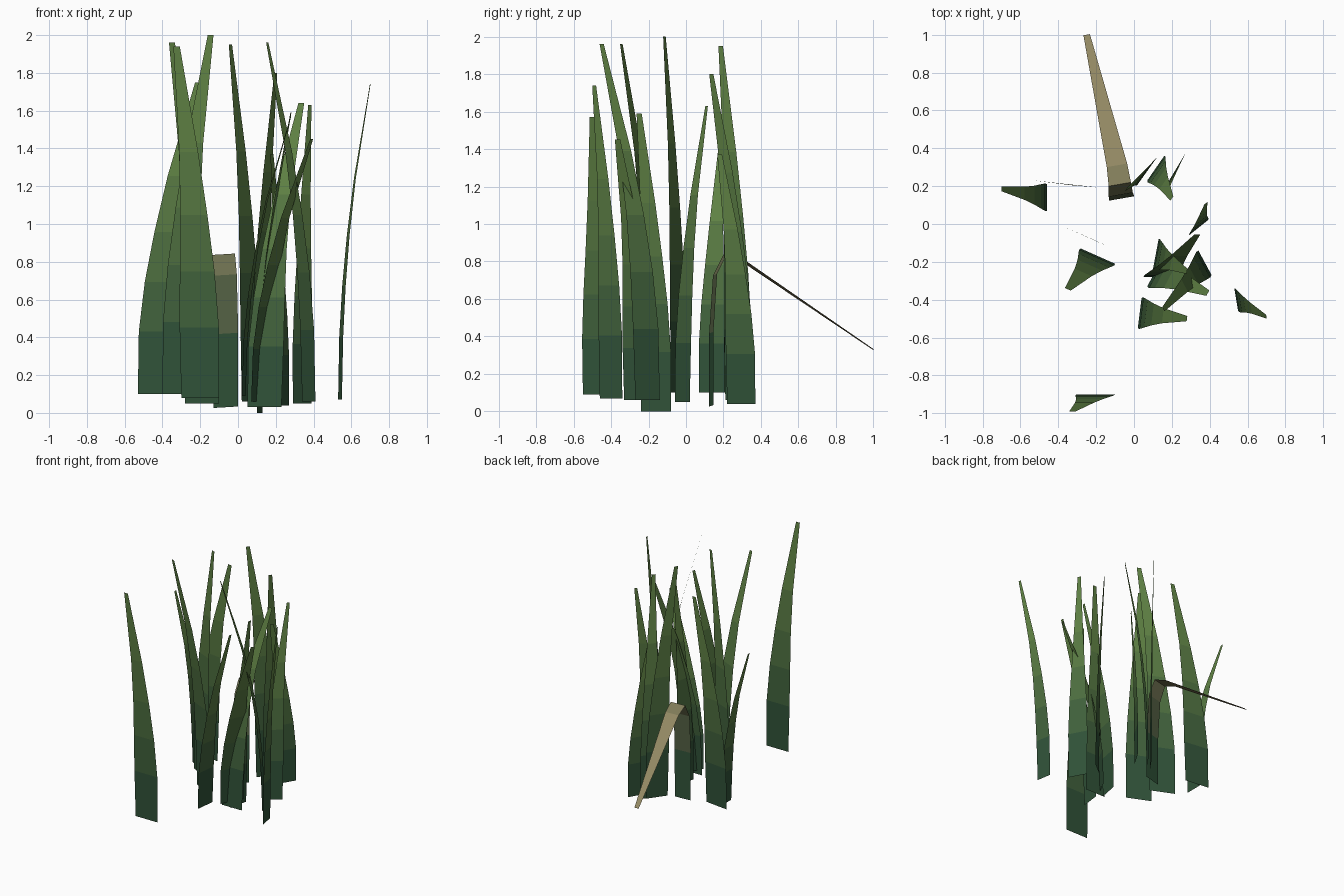
import bpy
from mathutils import Vector

STEPS = [0, 0.2, 0.36, 0.52, 0.7, 1]            # height of each ring along a blade
WIDTHS = [1, 1.04, 0.92, 0.72, 0.5, 0.17]       # blade width at each ring


def gradient(name, low, high):
    mats = []
    for i in range(5):
        m = bpy.data.materials.new(f"{name}_{i}")
        t = i / 4
        m.diffuse_color = [a + (b - a) * t for a, b in zip(low, high)] + [1]
        mats.append(m)
    return mats


green = gradient("green", (0.03, 0.085, 0.04), (0.12, 0.23, 0.06))
dry = gradient("dry", (0.03, 0.085, 0.04), (0.28, 0.24, 0.12))


def strip(name, path, side, widths, mats):
    verts = []
    for p, w in zip(path, widths):
        verts += [p - side * w / 2, p + side * w / 2]
    faces = [(2*i, 2*i + 1, 2*i + 3, 2*i + 2) for i in range(len(path) - 1)]
    me = bpy.data.meshes.new(name)
    me.from_pydata(verts, [], faces)
    for m in mats:
        me.materials.append(m)
    for i, f in enumerate(me.polygons):
        f.material_index = min(i, 4)
    ob = bpy.data.objects.new(name, me)
    bpy.context.collection.objects.link(ob)


def blade(name, a, b, z, tip):
    a, b, tip = Vector((*a, z)), Vector((*b, z)), Vector(tip)
    base = (a + b) / 2
    lean = tip - base
    path = [base + Vector((lean.x * t**2, lean.y * t**2, lean.z * t)) for t in STEPS]
    strip(name, path, b - a, WIDTHS, green)


# Upright blades: base edge ends, base height, tip
BLADES = [
    ((-0.46, 0.07), (-0.46, 0.21), 0.10, (-0.70, 0.185, 1.41)),
    ((-0.53, 0.23), (-0.33, 0.205), 0.10, (-0.21, 0.195, 1.75)),
    ((0.53, -0.34), (0.55, -0.46), 0.07, (0.70, -0.49, 1.74)),
    ((-0.30, -0.90), (-0.10, -0.90), 0.08, (-0.325, -0.99, 1.94)),
    ((-0.28, -0.13), (-0.10, -0.21), 0.05, (-0.35, -0.345, 1.96)),
    ((-0.40, 0.00), (-0.22, -0.08), 0.10, (-0.145, -0.115, 2.00)),
    ((0.02, 0.21), (0.12, 0.35), 0.06, (-0.04, 0.185, 1.95)),
    ((0.07, 0.23), (0.16, 0.36), 0.05, (0.20, 0.135, 1.80)),
    ((0.27, 0.37), (0.18, 0.22), 0.04, (0.18, 0.18, 1.37)),
    ((0.29, -0.06), (0.39, 0.02), 0.05, (0.38, 0.11, 1.63)),
    ((0.34, -0.14), (0.41, -0.27), 0.06, (0.155, -0.45, 1.96)),
    ((0.05, -0.28), (0.23, -0.28), 0.03, (0.335, -0.055, 1.64)),
    ((0.07, -0.33), (0.16, -0.16), 0.06, (0.39, -0.365, 1.45)),
    ((0.04, -0.39), (0.02, -0.55), 0.09, (0.28, -0.50, 1.57)),
    ((0.13, -0.08), (0.10, -0.24), 0.00, (0.28, -0.25, 1.59)),
]
for i, args in enumerate(BLADES):
    blade(f"grass_blade_{i + 1}", *args)

# Folded dry blade drooping to the back
fold = [(-0.065, 0.135, 0.03), (-0.065, 0.135, 0.42), (-0.07, 0.155, 0.73),
        (-0.075, 0.21, 0.84), (-0.09, 0.31, 0.80), (-0.25, 1.0, 0.33)]
strip("folded_blade", [Vector(p) for p in fold], Vector((0.98, 0.17, 0.06)),
      [0.13, 0.135, 0.13, 0.12, 0.11, 0.035], dry)
